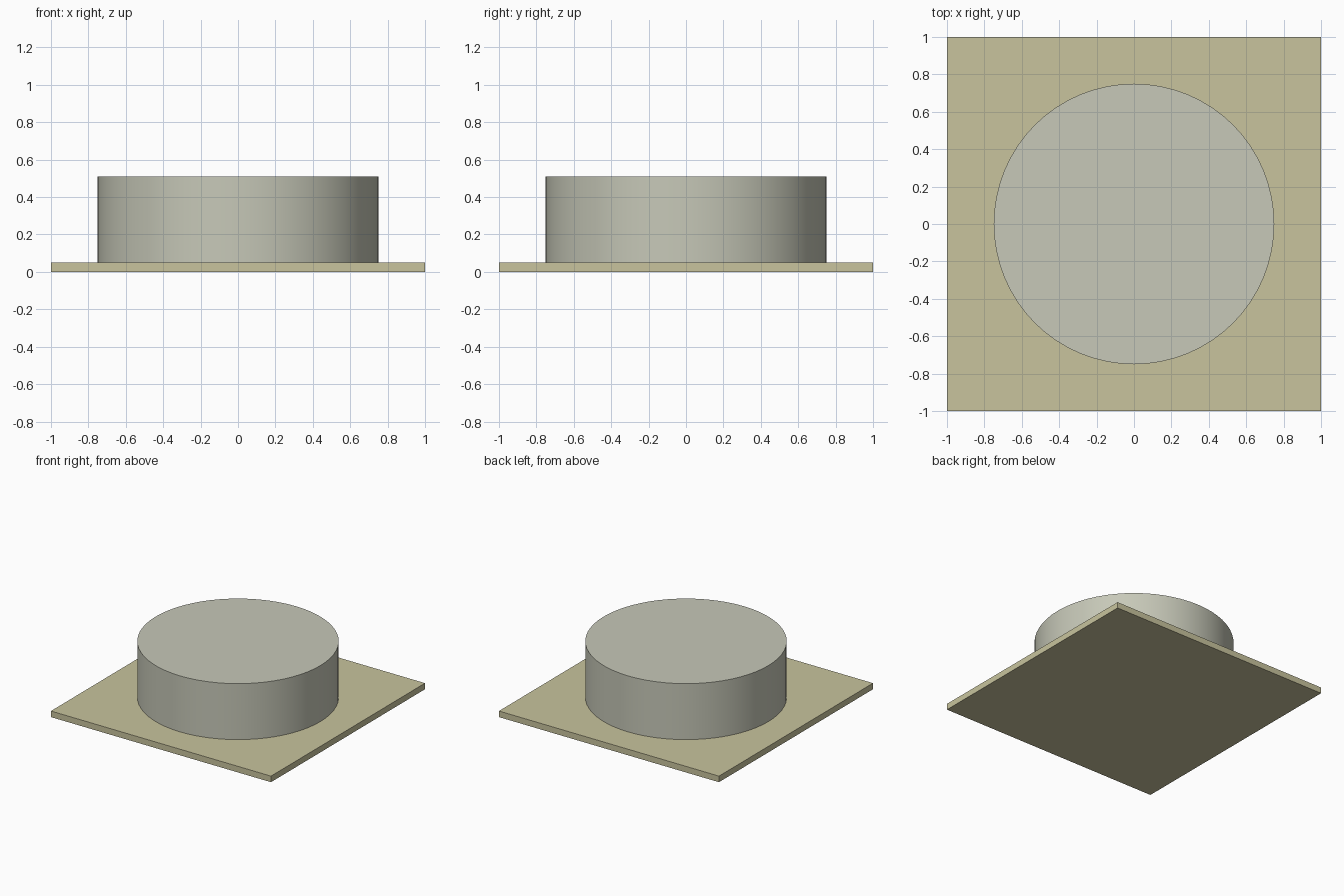
import bpy
import math

if "Cube" in bpy.data.objects:
    bpy.data.objects.remove(bpy.data.objects["Cube"])

PLATE_H = 0.05
DRUM_TOP = 0.51
DRUM_R = 0.75


def paint(obj, name, color):
    mat = bpy.data.materials.new(name)
    mat.diffuse_color = (*color, 1.0)
    mat.use_nodes = True
    mat.node_tree.nodes["Principled BSDF"].inputs["Base Color"].default_value = mat.diffuse_color
    obj.data.materials.append(mat)


# Square base plate
bpy.ops.mesh.primitive_cube_add(size=1, location=(0, 0, PLATE_H / 2))
plate = bpy.context.object
plate.name = "base_plate"
plate.scale = (2, 2, PLATE_H)
bpy.ops.object.transform_apply(location=False, rotation=False, scale=True)
paint(plate, "sand", (0.58, 0.55, 0.34))

# Round drum standing on the plate
bpy.ops.mesh.primitive_cylinder_add(
    vertices=64, radius=DRUM_R, depth=DRUM_TOP - PLATE_H,
    location=(0, 0, (DRUM_TOP + PLATE_H) / 2))
drum = bpy.context.object
drum.name = "round_drum"
bpy.ops.object.shade_smooth_by_angle(angle=math.radians(30))
paint(drum, "pale_stone", (0.57, 0.58, 0.48))
